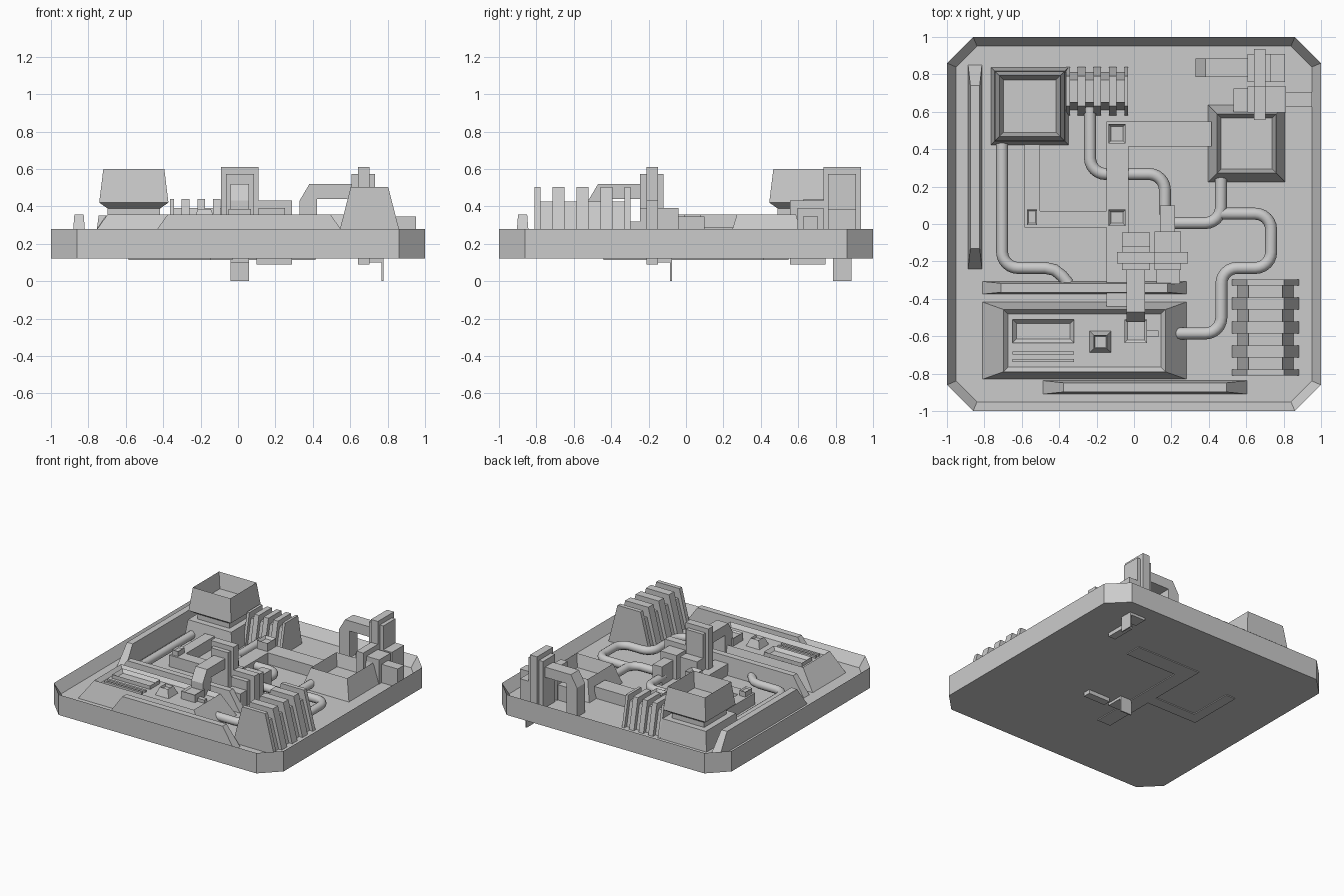
import bpy, bmesh
from math import radians
from mathutils import Vector, Matrix

if "Cube" in bpy.data.objects:
    bpy.data.objects.remove(bpy.data.objects["Cube"])

grey = bpy.data.materials.new("plain_grey")
grey.use_nodes = True
COLOUR = (0.6, 0.6, 0.6, 1)
grey.diffuse_color = COLOUR
grey.node_tree.nodes["Principled BSDF"].inputs["Base Color"].default_value = COLOUR
FLOOR = 0.2


def finish(name, bm, matrix=None):
    bmesh.ops.recalc_face_normals(bm, faces=bm.faces)
    mesh = bpy.data.meshes.new(name)
    bm.to_mesh(mesh)
    bm.free()
    mesh.materials.append(grey)
    ob = bpy.data.objects.new(name, mesh)
    bpy.context.collection.objects.link(ob)
    if matrix:
        ob.matrix_world = matrix
    return ob


def sink(bm, face, margin, depth):
    """Inset a top face and push it down."""
    bmesh.ops.inset_region(bm, faces=[face], thickness=margin)
    for v in face.verts:
        v.co.z -= depth


def block(name, x, y, z, taper=(0, 0), margin=0, depth=0, matrix=None):
    """Box from ranges, with a tapered top and an optional recess."""
    bm = bmesh.new()
    c = Vector(((x[0] + x[1]) / 2, (y[0] + y[1]) / 2, (z[0] + z[1]) / 2))
    bmesh.ops.create_cube(bm, size=1, matrix=Matrix.Translation(c)
                          @ Matrix.Diagonal((x[1] - x[0], y[1] - y[0], z[1] - z[0], 1)))
    for v in bm.verts:
        if v.co.z > c.z:
            v.co.x -= taper[0] if v.co.x > c.x else -taper[0]
            v.co.y -= taper[1] if v.co.y > c.y else -taper[1]
    if margin:
        bm.normal_update()
        sink(bm, max(bm.faces, key=lambda f: f.normal.z), margin, depth)
    return finish(name, bm, matrix)


def square(name, centre, r0, r1, z, margin=0, depth=0):
    x, y = centre
    t = r0 - r1
    return block(name, (x - r0, x + r0), (y - r0, y + r0), z, (t, t), margin, depth)


def prism(name, profile, x, matrix=None):
    """Extrude a (y, z) profile along x."""
    bm = bmesh.new()
    face = bm.faces.new([bm.verts.new((x[0], a, b)) for a, b in profile])
    ext = bmesh.ops.extrude_face_region(bm, geom=[face])["geom"]
    for v in ext:
        if isinstance(v, bmesh.types.BMVert):
            v.co.x = x[1]
    return finish(name, bm, matrix)


def pipe(name, points, z=0.245, radius=0.032, bend=0.085):
    """Round pipe through corner points with rounded bends."""
    pts = [Vector((a, b, z)) for a, b in points]
    path = [pts[0]]
    for a, b, c in zip(pts, pts[1:], pts[2:]):
        r = min(bend, (a - b).length * 0.5, (c - b).length * 0.5)
        p, q = b + (a - b).normalized() * r, b + (c - b).normalized() * r
        mid = b + (p + q - 2 * b)
        if abs((a - b).normalized().dot((c - b).normalized())) < 0.1:
            for i in range(7):
                ang = radians(15 * i)
                m = Matrix.Rotation(ang, 2)
                path.append(mid + (p - mid) * m[0][0] + (q - mid) * m[1][0])
        else:
            path += [p, (p + q + 2 * b) / 4, q]
    path.append(pts[-1])
    cu = bpy.data.curves.new(name, "CURVE")
    cu.dimensions = "3D"
    cu.bevel_depth, cu.bevel_resolution, cu.use_fill_caps = radius, 3, True
    sp = cu.splines.new("POLY")
    sp.points.add(len(path) - 1)
    for sp_pt, p in zip(sp.points, path):
        sp_pt.co = (*p, 1)
    sp.use_smooth = True
    cu.materials.append(grey)
    bpy.context.collection.objects.link(bpy.data.objects.new(name, cu))


# Tray with cut corners and a raised rim
bm = bmesh.new()
k = 0.86
ring = [(1, -k), (1, k), (k, 1), (-k, 1), (-1, k), (-1, -k), (-k, -1), (k, -1)]
low = [bm.verts.new((a, b, 0.12)) for a, b in ring]
high = [bm.verts.new((a, b, 0.28)) for a, b in ring]
bm.faces.new(low[::-1])
top = bm.faces.new(high)
for i in range(8):
    j = (i + 1) % 8
    bm.faces.new((low[i], low[j], high[j], high[i]))
bm.normal_update()
sink(bm, top, 0.053, 0.28 - FLOOR)
finish("tray", bm)

# Rear left tower: plinth, neck, flare and open head
T = (-0.557, 0.63)
square("tower_plinth", T, 0.208, 0.188, (FLOOR, 0.35))
square("tower_neck", T, 0.14, 0.14, (0.34, 0.39))
square("tower_flare", T, 0.135, 0.185, (0.385, 0.42))
square("tower_head", T, 0.185, 0.163, (0.42, 0.6), 0.033, 0.12)

# Rear right open box
square("open_box", (0.602, 0.43), 0.206, 0.158, (FLOOR, 0.355), 0.03, 0.1)

# Front console with its controls
block("console", (-0.81, 0.28), (-0.83, -0.417), (FLOOR, 0.355), (0.112, 0.04), 0.035, 0.03)
block("console_display", (-0.65, -0.32), (-0.635, -0.51), (0.32, 0.355), (0, 0), 0.03, 0.025)
for i in range(2):
    y = -0.69 - 0.04 * i
    block("console_slat", (-0.65, -0.32), (y - 0.009, y + 0.009), (0.32, 0.34))
square("console_knob", (-0.18, -0.63), 0.06, 0.035, (0.32, 0.385), 0.008, 0.02)
block("console_socket", (-0.05, 0.07), (-0.635, -0.51), (0.32, 0.385), (0, 0), 0.02, 0.01)
block("console_link", (0.07, 0.13), (-0.605, -0.57), (0.32, 0.35))

# Long rails with sloping ends
block("left_rail", (-0.887, -0.813), (-0.24, 0.85), (FLOOR, 0.355), (0.012, 0.11))
block("front_rail", (-0.487, 0.605), (-0.91, -0.837), (FLOOR, 0.355), (0.11, 0.012))
block("middle_rail", (-0.81, 0.28), (-0.375, -0.307), (FLOOR, 0.345), (0.1, 0.01))


def heat_sink(name, origin, angle, length, r0, r1, core0, core1, z_fin, z_core):
    """Tapered core with five fins, the end fins half as thick."""
    m = Matrix.Translation((*origin, 0)) @ Matrix.Rotation(radians(angle), 4, "Z")
    h = length / 2
    block(name + "_core", (-core0, core0), (-h + 0.005, h - 0.005), (FLOOR, z_core),
          (core0 - core1, 0), matrix=m)
    for i in range(5):
        mid, half = -h + length * i / 4, length / 16
        y = (max(mid - half, -h), min(mid + half, h))
        block(name + "_fin", (-r0, r0), y, (FLOOR, z_fin), (r0 - r1, 0), matrix=m)


heat_sink("right_heat_sink", (0.703, -0.553), 0, 0.515, 0.178, 0.1, 0.15, 0.09, 0.503, 0.425)
heat_sink("rear_heat_sink", (-0.197, 0.71), 90, 0.332, 0.13, 0.08, 0.1, 0.06, 0.44, 0.39)

# Flat ducts that pass through the floor
DUCT = (0.113, 0.29)
block("duct_left", (-0.585, -0.502), (-0.02, 0.425), DUCT)
block("duct_cross", (-0.585, -0.04), (-0.02, 0.07), DUCT)
block("duct_spine", (-0.147, -0.03), (-0.44, 0.545), DUCT)
block("duct_rear", (-0.147, 0.415), (0.415, 0.547), DUCT)
block("duct_cap_rear", (-0.137, -0.045), (0.43, 0.535), (0.28, 0.355), (0, 0), 0.02, 0.02)
block("duct_cap_middle", (-0.137, -0.045), (-0.01, 0.077), (0.28, 0.355), (0, 0), 0.02, 0.02)
block("duct_cap_left", (-0.572, -0.518), (-0.005, 0.078), (0.28, 0.33), (0, 0), 0.013, 0.01)

# Pipes
pipe("pipe_left", [(-0.705, 0.45), (-0.705, -0.235), (-0.42, -0.235), (-0.35, -0.32)])
pipe("pipe_rear", [(-0.235, 0.63), (-0.235, 0.267), (0.165, 0.267), (0.165, 0.05)])
pipe("pipe_box", [(0.465, 0.25), (0.465, 0.005), (0.2, 0.005)])
pipe("pipe_right", [(0.465, 0.055), (0.733, 0.055), (0.733, -0.235), (0.467, -0.235),
                    (0.467, -0.585), (0.2, -0.585)])


def clamp(name, origin, angle):
    """Layered plates with a bent arm and a small side coupling."""
    m = Matrix.Translation((*origin, 0)) @ Matrix.Rotation(radians(angle), 4, "Z")

    def part(label, x, y, z):
        block(name + label, x, y, z, matrix=m)

    part("_plate", (-0.1, 0.1), (-0.03, 0.03), (FLOOR, 0.61))
    part("_body", (-0.075, 0.075), (-0.065, 0.06), (FLOOR, 0.573))
    part("_step", (-0.075, 0.075), (0.05, 0.135), (FLOOR, 0.385))
    part("_side_plate", (0.09, 0.28), (-0.03, 0.03), (0.09, 0.43))
    part("_side_body", (0.1, 0.24), (-0.065, 0.14), (FLOOR, 0.39))
    part("_side_nozzle", (0.13, 0.21), (0.13, 0.28), (FLOOR, 0.345))
    part("_side_tail", (0.11, 0.235), (-0.14, -0.06), (FLOOR, 0.32))
    part("_lower_strap", (-0.05, 0.05), (-0.03, 0.1), (0.1, 0.13))
    part("_lower_tab", (-0.05, 0.05), (0.095, 0.105), (0, 0.13))
    arm = [(-0.06, 0.52), (-0.29, 0.52), (-0.343, 0.43), (-0.343, FLOOR),
           (-0.25, FLOOR), (-0.25, 0.44), (-0.06, 0.44)]
    prism(name + "_arm", arm, (-0.05, 0.05), m)


clamp("middle_clamp", (0.01, -0.18), 0)
clamp("rear_clamp", (0.672, 0.835), -90)
